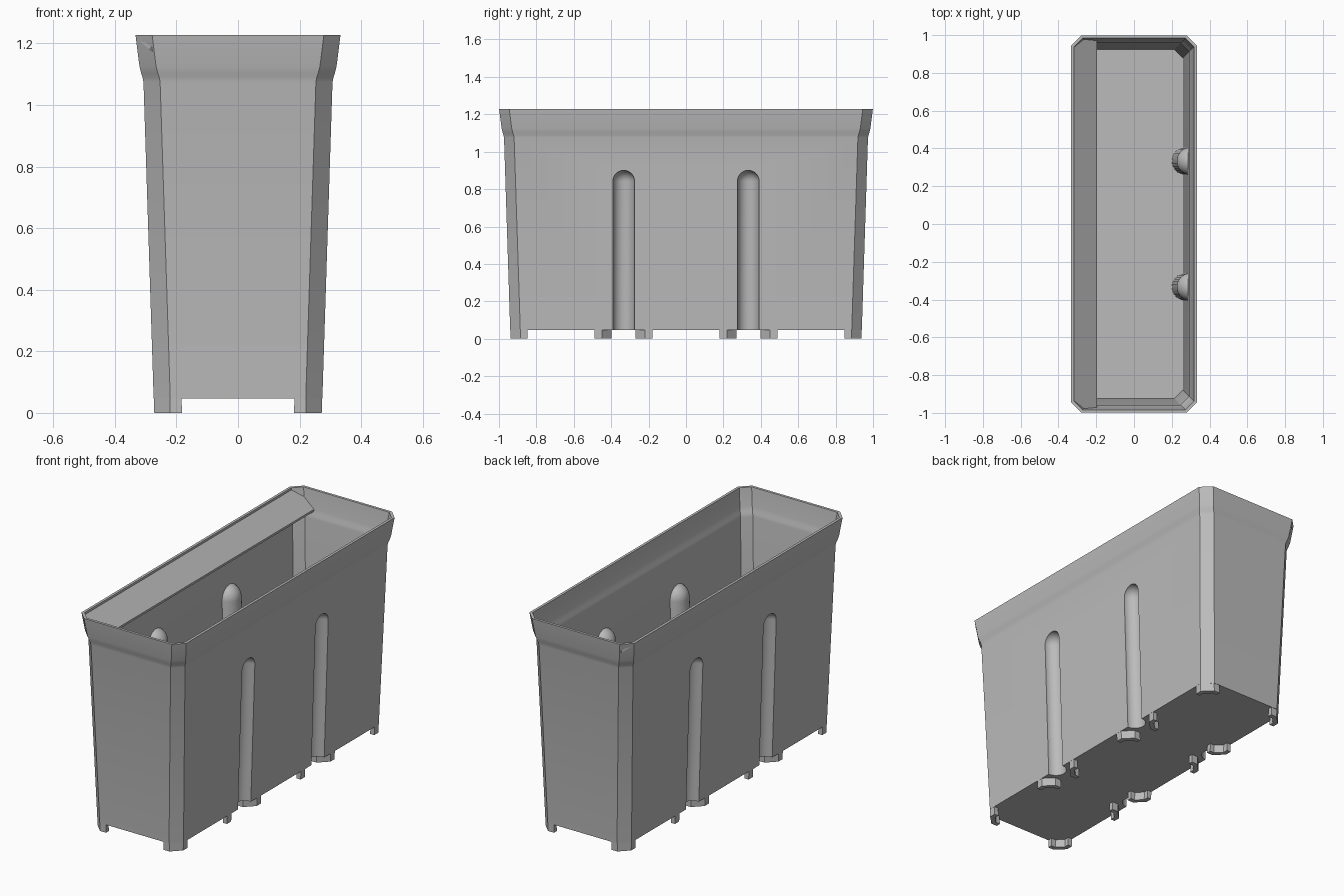
import bpy, bmesh
from math import sin, cos, pi, radians

cube = bpy.data.objects.get("Cube")
if cube:
    bpy.data.objects.remove(cube)

GREY = (0.5, 0.5, 0.5, 1)
mat = bpy.data.materials.new("plain grey")
mat.use_nodes = True
mat.diffuse_color = GREY
mat.node_tree.nodes["Principled BSDF"].inputs["Base Color"].default_value = GREY

WALL = 0.015       # shell thickness
FLOOR = 0.047      # underside of the floor
GROOVE_R = 0.058
GROOVE_Y = 0.333
END = 0.666        # extra half length of the long sides
PROFILE = [(0.047, 0.274), (1.075, 0.307), (1.09, 0.310),
           (1.105, 0.315), (1.125, 0.320), (1.228, 0.333)]


def add_mesh(name, bm):
    bmesh.ops.recalc_face_normals(bm, faces=bm.faces)
    me = bpy.data.meshes.new(name)
    bm.to_mesh(me)
    bm.free()
    me.materials.append(mat)
    ob = bpy.data.objects.new(name, me)
    bpy.context.collection.objects.link(ob)
    return ob


def loft(name, rings):
    """Closed solid through rings of equal point count."""
    bm = bmesh.new()
    loops = [[bm.verts.new(p) for p in ring] for ring in rings]
    n = len(loops[0])
    for a, b in zip(loops, loops[1:]):
        for i in range(n):
            j = (i + 1) % n
            bm.faces.new((a[i], a[j], b[j], b[i]))
    bm.faces.new(loops[0])
    bm.faces.new(loops[-1])
    return add_mesh(name, bm)


def box_ring(z, hx, chamfer):
    hy = hx + END
    pts = []
    for sx, sy in ((1, 1), (-1, 1), (-1, -1), (1, -1)):
        pair = [(sx * hx, sy * (hy - chamfer), z), (sx * (hx - chamfer), sy * hy, z)]
        pts += pair if sx * sy > 0 else pair[::-1]
    return pts


def groove(side, y, r):
    """Round-topped rod that leans with the side wall."""
    top = 0.842
    levels = [(-0.1, r)] + [(top + r * sin(t), r * cos(t))
                            for t in [i * pi / 2 / 8.1 for i in range(9)]]
    rings = []
    for z, rad in levels:
        cx = 0.272 + 0.0325 * z
        rings.append([(side * (cx + rad * cos(a)), y + rad * sin(a), z)
                      for a in [2 * pi * k / 32 for k in range(32)]])
    return loft("groove_cutter", rings)


def subtract(ob, cutter):
    mod = ob.modifiers.new("cut", 'BOOLEAN')
    mod.operation = 'DIFFERENCE'
    mod.solver = 'EXACT'
    mod.object = cutter
    bpy.context.view_layer.objects.active = ob
    bpy.ops.object.modifier_apply(modifier=mod.name)
    bpy.data.objects.remove(cutter)


# Tapered body with flared rim, hollowed to a thin shell with side grooves
body = loft("planter_body", [box_ring(z, h, 0.054) for z, h in PROFILE])
inner = [(FLOOR + WALL, PROFILE[0][1])] + PROFILE[1:] + [(1.3, 0.341)]
cavity = loft("cavity_cutter", [box_ring(z, h - WALL, 0.046) for z, h in inner])
spots = [(s, y) for s in (-1, 1) for y in (-GROOVE_Y, GROOVE_Y)]
for s, y in spots:
    subtract(cavity, groove(s, y, GROOVE_R + WALL))
subtract(body, cavity)
for s, y in spots:
    subtract(body, groove(s, y, GROOVE_R))

bpy.ops.object.select_all(action='DESELECT')
body.select_set(True)
bpy.context.view_layer.objects.active = body
bpy.ops.object.shade_smooth_by_angle(angle=radians(30))


# Thin angled feet, at the corners and on both sides of each groove
def foot(name, sx, y, sy):
    """Chamfered angle strip whose outer corner points to (sx, sy)."""
    size, cham, t = 0.09, 0.052, 0.026
    k = cham - t * 0.59
    path = [(0, size), (0, cham), (cham, 0), (size, 0),
            (size, t), (t + k, t), (t, t + k), (t, size)]
    rings = [[(sx * (hx - a), y - sy * b, z) for a, b in path]
             for z, hx in ((0, 0.272), (FLOOR + 0.004, 0.2735))]
    return loft(name, rings)


for sx, side in ((1, "left"), (-1, "right")):
    for sy, end in ((1, "back"), (-1, "front")):
        foot(f"corner_foot_{end}_{side}", sx, sy * 0.938, sy)
        foot(f"groove_outer_foot_{end}_{side}", sx, sy * 0.398, -sy)
        foot(f"groove_inner_foot_{end}_{side}", sx, sy * 0.270, sy)

# Sloping lip along one long side of the opening
outline = [(-0.330, -0.943, 1.227), (-0.283, -0.988, 1.190), (-0.197, -0.978, 1.124),
           (-0.197, 0.978, 1.124), (-0.283, 0.988, 1.190), (-0.330, 0.943, 1.227)]
loft("inner_lip", [[(x, y, z - d) for x, y, z in outline] for d in (0, 0.012)])
